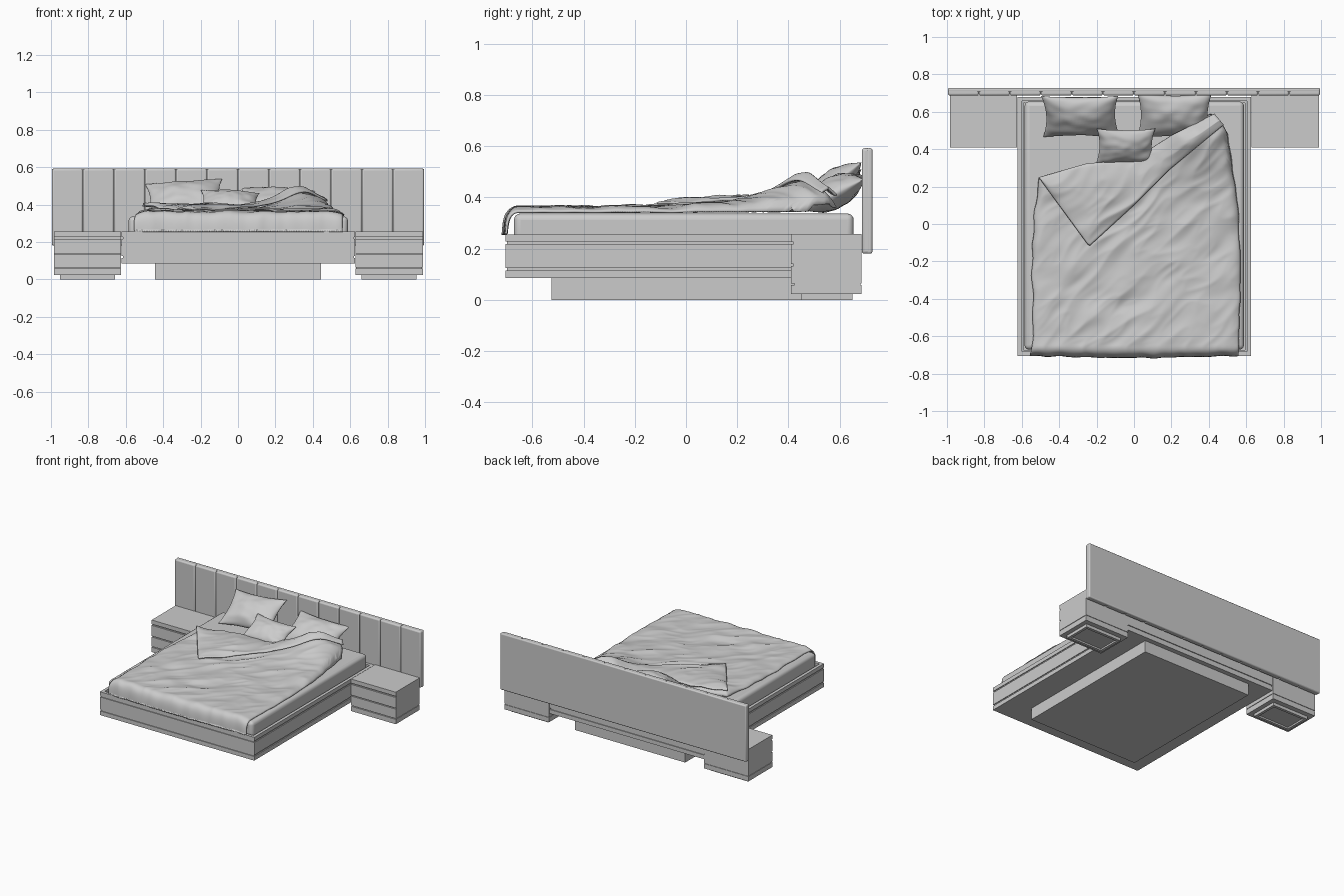
import bpy, bmesh, math
from mathutils import Vector, noise

if "Cube" in bpy.data.objects:
    bpy.data.objects.remove(bpy.data.objects["Cube"])


def finish(name, bm, smooth=False):
    bmesh.ops.recalc_face_normals(bm, faces=bm.faces)
    me = bpy.data.meshes.new(name)
    bm.to_mesh(me)
    bm.free()
    for p in me.polygons:
        p.use_smooth = smooth
    ob = bpy.data.objects.new(name, me)
    bpy.context.collection.objects.link(ob)
    return ob


def loft(name, x0, x1, y0, y1, levels):
    """Stack of rectangles, each given as (inset, z), capped at both ends."""
    bm = bmesh.new()
    rings = []
    for i, z in levels:
        pts = [(x0 + i, y0 + i), (x1 - i, y0 + i), (x1 - i, y1 - i), (x0 + i, y1 - i)]
        rings.append([bm.verts.new((x, y, z)) for x, y in pts])
    for a, b in zip(rings, rings[1:]):
        for k in range(4):
            n = (k + 1) % 4
            bm.faces.new((a[k], a[n], b[n], b[k]))
    bm.faces.new(rings[0])
    bm.faces.new(rings[-1])
    return finish(name, bm)


def box(name, x0, x1, y0, y1, z0, z1, bevel=0, segs=3):
    ob = loft(name, x0, x1, y0, y1, [(0, z0), (0, z1)])
    if bevel:
        m = ob.modifiers.new("bevel", 'BEVEL')
        m.width, m.segments = bevel, segs
        bpy.context.view_layer.objects.active = ob
        ob.select_set(True)
        bpy.ops.object.shade_smooth_by_angle(angle=math.radians(40))
        ob.select_set(False)
    return ob


def lerp_table(t, pts):
    if t <= pts[0][0]:
        return pts[0][1]
    for (a, p), (b, q) in zip(pts, pts[1:]):
        if t <= b:
            return p + (q - p) * (t - a) / (b - a)
    return pts[-1][1]


def grid(bm, nu, nv, fn):
    vs = [[bm.verts.new(fn(i / nu, j / nv)) for i in range(nu + 1)] for j in range(nv + 1)]
    for j in range(nv):
        for i in range(nu):
            bm.faces.new((vs[j][i], vs[j][i + 1], vs[j + 1][i + 1], vs[j + 1][i]))


def groove(z, d=0.006, w=0.005):
    return [(0, z - w), (d, z - w), (d, z + w), (0, z + w)]


# Bed frame: grooved boards with a raised rim around a sunken tray
loft("bed_frame", -0.622, 0.625, -0.705, 0.68,
     [(0, 0.085)] + groove(0.12) + groove(0.222) +
     [(0, 0.255), (0.022, 0.255), (0.022, 0.235), (0.032, 0.235), (0.032, 0.2)])
box("plinth", -0.445, 0.445, -0.525, 0.645, 0, 0.086)

# Mattress
box("mattress", -0.585, 0.588, -0.672, 0.655, 0.198, 0.337, 0.025, 4)

# Headboard: flat back with padded upright panels
box("headboard_back", -0.995, 0.995, 0.705, 0.728, 0.18, 0.592, 0.008)
N = 12
W = 1.99 / N
for k in range(N):
    x = -0.995 + k * W
    box(f"headboard_panel_{k + 1}", x + 0.0005, x + W - 0.0005, 0.687, 0.72, 0.18, 0.592, 0.01, 3)

# Nightstands, one on each side
for side, x0, x1 in (("left", -0.985, -0.625), ("right", 0.628, 0.988)):
    loft(f"nightstand_body_{side}", x0, x1, 0.42, 0.686,
         [(0, 0.022)] + groove(0.06, 0.004, 0.003) + [(0, 0.256)])
    for n, (za, zb) in enumerate(((0.022, 0.057), (0.063, 0.132), (0.139, 0.217), (0.226, 0.256))):
        box(f"nightstand_front_{side}_{n + 1}", x0, x1, 0.41, 0.421, za, zb)
    loft(f"nightstand_foot_{side}", x0 + 0.033, x1 - 0.033, 0.45, 0.65,
         [(0.02, 0.012), (0.02, 0), (0, 0), (0, 0.023)])


# Pillows: two puffed sheets sharing a pinched outline
def pillow(name, loc, hw, hh, t, tilt, roll, seed):
    bm = bmesh.new()
    for s in (1, -1):
        def fn(a, b):
            u, v = -math.cos(a * math.pi), -math.cos(b * math.pi)
            e = max(0, (1 - u * u) * (1 - v * v))
            crease = 0.010 * noise.noise((u * 2.5 + seed, v * 2.5, s * 3)) * e ** 0.3 if e > 1e-6 else 0
            return (u * hw * (1 - 0.11 * (1 - v * v)), v * hh * (1 - 0.13 * (1 - u * u)),
                    s * t * e ** 0.55 + crease)
        grid(bm, 32, 28, fn)
    bmesh.ops.remove_doubles(bm, verts=bm.verts, dist=0.0001)
    ob = finish(name, bm, True)
    ob.location = loc
    ob.rotation_euler = (math.radians(tilt), math.radians(roll), 0)


pillow("pillow_left", (-0.285, 0.575, 0.440), 0.207, 0.138, 0.062, 37, -4, 1)
pillow("pillow_right", (0.215, 0.578, 0.418), 0.20, 0.135, 0.062, 27, 2, 5)
pillow("cushion_small", (-0.045, 0.415, 0.418), 0.157, 0.108, 0.048, 28, 3, 9)


# Duvet height field: flat at the foot, bunched up at the right of the head
def ridge(x, y, sx, sy, seed):
    return 1 - 2 * abs(noise.noise((x * sx + seed, y * sy, seed * 1.7)))


def height(x, y):
    h = 0.360 + 0.018 * max(0, min(1, (y + 0.3) / 0.6))
    h += 0.075 * math.exp(-((x - 0.33) / 0.17) ** 2 - ((y - 0.45) / 0.17) ** 2)
    wx = x + 0.05 * noise.noise((x * 4, y * 4, 2))
    wy = y + 0.05 * noise.noise((x * 4, y * 4, 7))
    along, across = 0.75 * wx + 0.66 * wy, -0.66 * wx + 0.75 * wy
    amp = 0.009 + 0.010 * max(0, min(1, y + 0.4)) * max(0, min(1, x * 2 + 0.6))
    h += amp * (ridge(along, across, 2.0, 9.0, 3) - 0.5)
    h += 0.004 * ridge(along, across, 5, 17, 11)
    h += 0.006 * noise.noise((x * 5, y * 9, 4))
    return h


TOP = [(-0.52, 0.25), (-0.36, 0.29), (-0.25, 0.32), (-0.02, 0.335), (0.08, 0.39),
       (0.2, 0.47), (0.33, 0.545), (0.43, 0.59), (0.47, 0.56), (0.52, 0.42)]
LEFT = [(-0.72, -0.555), (-0.6, -0.54), (-0.1, -0.545), (0.1, -0.525), (0.25, -0.51)]
RIGHT = [(-0.72, 0.56), (-0.2, 0.57), (0.1, 0.555), (0.3, 0.53), (0.59, 0.48)]


def duvet_point(u, v):
    top = lerp_table(-0.52 + u * 1.02, TOP)
    s = -0.80 + v * (top + 0.80)
    s += 0.012 * noise.noise((u * 7, v * 3, 1)) * (1 - v)
    x0, x1 = lerp_table(s, LEFT), lerp_table(s, RIGHT)
    x = x0 + u * (x1 - x0) + 0.010 * noise.noise((u * 3, s * 9, 6))
    d = max(0, -0.655 - s)
    y = max(s, -0.655)
    z = height(x, y)
    edge = min(u, 1 - u, (1 - v) * 1.2)
    rim = math.exp(-edge / 0.018)
    z = max(z, 0.350) * (1 - rim) + (min(z, 0.346) if z < 0.40 else z - 0.04) * rim
    if d > 0:
        y -= (0.050 + 0.012 * math.sin(u * math.pi)) * (1 - math.exp(-d / 0.035))
        y -= 0.006 * noise.noise((x * 14, 3, 3)) * min(1, d / 0.05)
        z -= d * d / (d + 0.035)
    return (x, y, max(z, 0.262))


def cloth(name, nu, nv, fn, thick):
    bm = bmesh.new()
    grid(bm, nu, nv, fn)
    ob = finish(name, bm, True)
    m = ob.modifiers.new("thickness", 'SOLIDIFY')
    m.thickness, m.offset = thick, -1
    return ob


cloth("duvet", 120, 140, duvet_point, 0.008)

# Turned-back corner of the duvet, lying over its upper edge
UPPER = [Vector(p) for p in ((-0.51, 0.25), (-0.25, 0.325), (-0.01, 0.34), (0.2, 0.475), (0.43, 0.59))]
LOWER = [Vector(p) for p in ((-0.50, 0.235), (-0.24, -0.12), (0.0, 0.10), (0.19, 0.29), (0.48, 0.53))]


def along_path(pts, t):
    f = t * (len(pts) - 1)
    i = min(int(f), len(pts) - 2)
    return pts[i].lerp(pts[i + 1], f - i)


def flap_point(u, v):
    p = along_path(LOWER, u).lerp(along_path(UPPER, u), v)
    x, y = p
    lift = 0.012 + 0.016 * math.sin(math.pi * v) ** 0.6 if 0 < v < 1 else 0.010
    lift += 0.014 * u * (ridge(x, y, 7, 7, 8) - 0.3) * math.sin(math.pi * v)
    return (x, y, max(height(x, y), 0.350) + lift)


cloth("duvet_fold", 90, 44, flap_point, 0.010)
